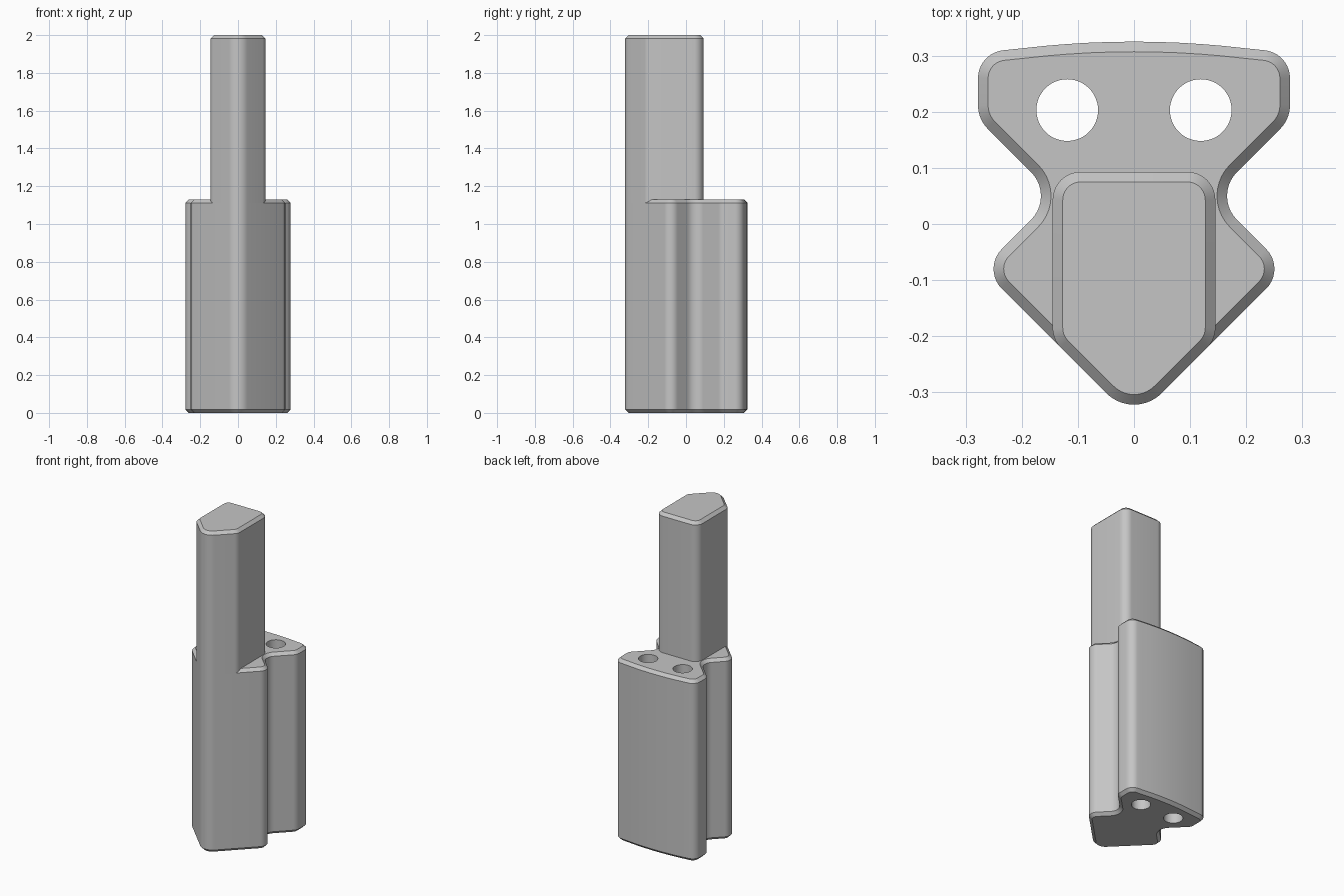
import bpy
import bmesh
from math import tan, radians
from mathutils import Vector

if "Cube" in bpy.data.objects:
    bpy.data.objects.remove(bpy.data.objects["Cube"])

CHAMFER = 0.018
BASE_TOP = 1.13
STEPS = 10

grey = bpy.data.materials.new("satin grey")
grey.use_nodes = True
grey.diffuse_color = (0.56, 0.56, 0.56, 1)
grey.node_tree.nodes["Principled BSDF"].inputs["Base Color"].default_value = grey.diffuse_color


def mirrored(half):
    """Close a right-hand half outline of (x, y, radius), tip to back centre."""
    return half + [(-x, y, r) for x, y, r in reversed(half) if x > 0]


def rounded(corners):
    """Replace each corner that has a radius by an arc."""
    out = []
    for i, (x, y, r) in enumerate(corners):
        p = Vector((x, y))
        if r == 0:
            out.append(p)
            continue
        a = (Vector(corners[i - 1][:2]) - p).normalized()
        b = (Vector(corners[(i + 1) % len(corners)][:2]) - p).normalized()
        half_angle = a.angle(b) / 2
        start, end = p + a * r / tan(half_angle), p + b * r / tan(half_angle)
        centre = p + (a + b).normalized() * (r**2 + (start - p).length_squared) ** 0.5
        u, v = (start - centre).normalized(), (end - centre).normalized()
        for k in range(STEPS + 1):
            out.append(centre + u.slerp(v, k / STEPS) * r)
    return out


def inset(points, d):
    """Offset a counter-clockwise outline inwards with mitred joints."""
    out = []
    for i, p in enumerate(points):
        a = (p - points[i - 1]).normalized()
        b = (points[(i + 1) % len(points)] - p).normalized()
        na, nb = Vector((-a.y, a.x)), Vector((-b.y, b.x))
        out.append(p + (na + nb) * d / (1 + na.dot(nb)))
    return out


def prism(name, layers):
    """Loft a closed solid through (outline, height) layers."""
    bm = bmesh.new()
    rings = [[bm.verts.new((p.x, p.y, z)) for p in pts] for pts, z in layers]
    for low, high in zip(rings, rings[1:]):
        for i in range(len(low)):
            j = (i + 1) % len(low)
            bm.faces.new((low[i], low[j], high[j], high[i]))
    bm.faces.new(rings[0][::-1])
    bm.faces.new(rings[-1])
    mesh = bpy.data.meshes.new(name)
    bm.to_mesh(mesh)
    bm.free()
    mesh.materials.append(grey)
    obj = bpy.data.objects.new(name, mesh)
    bpy.context.collection.objects.link(obj)
    return obj


def smooth(obj):
    bpy.ops.object.select_all(action="DESELECT")
    obj.select_set(True)
    bpy.context.view_layer.objects.active = obj
    bpy.ops.object.shade_smooth_by_angle(angle=radians(30))


# Base: arrow-shaped front, waisted sides, gently bowed back
tip = (0, -0.351, 0.07)
bow = [(x, 0.325 - 0.3 * x * x, 0) for x in (0.2, 0.16, 0.12, 0.08, 0.04, 0)]
base_outline = rounded(mirrored([
    tip,
    (0.271, -0.08, 0.05),
    (0.141, 0.05, 0.06),
    (0.278, 0.187, 0.06),
    (0.278, 0.305, 0.05),
] + bow))
base_inner = inset(base_outline, CHAMFER)
base = prism("base_block", [
    (base_inner, 0), (base_outline, CHAMFER),
    (base_outline, BASE_TOP - CHAMFER), (base_inner, BASE_TOP),
])

# Two round holes running the full height of the base
for side, label in ((1, "left"), (-1, "right")):
    bpy.ops.mesh.primitive_cylinder_add(vertices=48, radius=0.055, depth=3,
                                        location=(side * 0.119, 0.203, 0.5))
    cutter = bpy.context.object
    cutter.name = label + "_hole_cutter"
    cutter.data.materials.append(grey)
    cutter.hide_render = True
    mod = base.modifiers.new(label + " hole", "BOOLEAN")
    mod.operation = "DIFFERENCE"
    mod.solver = "EXACT"
    mod.object = cutter
    bpy.context.view_layer.objects.active = base
    bpy.ops.object.modifier_apply(modifier=mod.name)
    bpy.data.objects.remove(cutter)
smooth(base)

# Post: shares the front point of the base and rises above it
post_outline = rounded(mirrored([
    tip,
    (0.145, -0.206, 0.05),
    (0.145, 0.093, 0.05),
    (0, 0.093, 0),
]))
post = prism("upper_post", [
    (post_outline, BASE_TOP - CHAMFER), (post_outline, 2 - CHAMFER),
    (inset(post_outline, CHAMFER), 2),
])
smooth(post)
